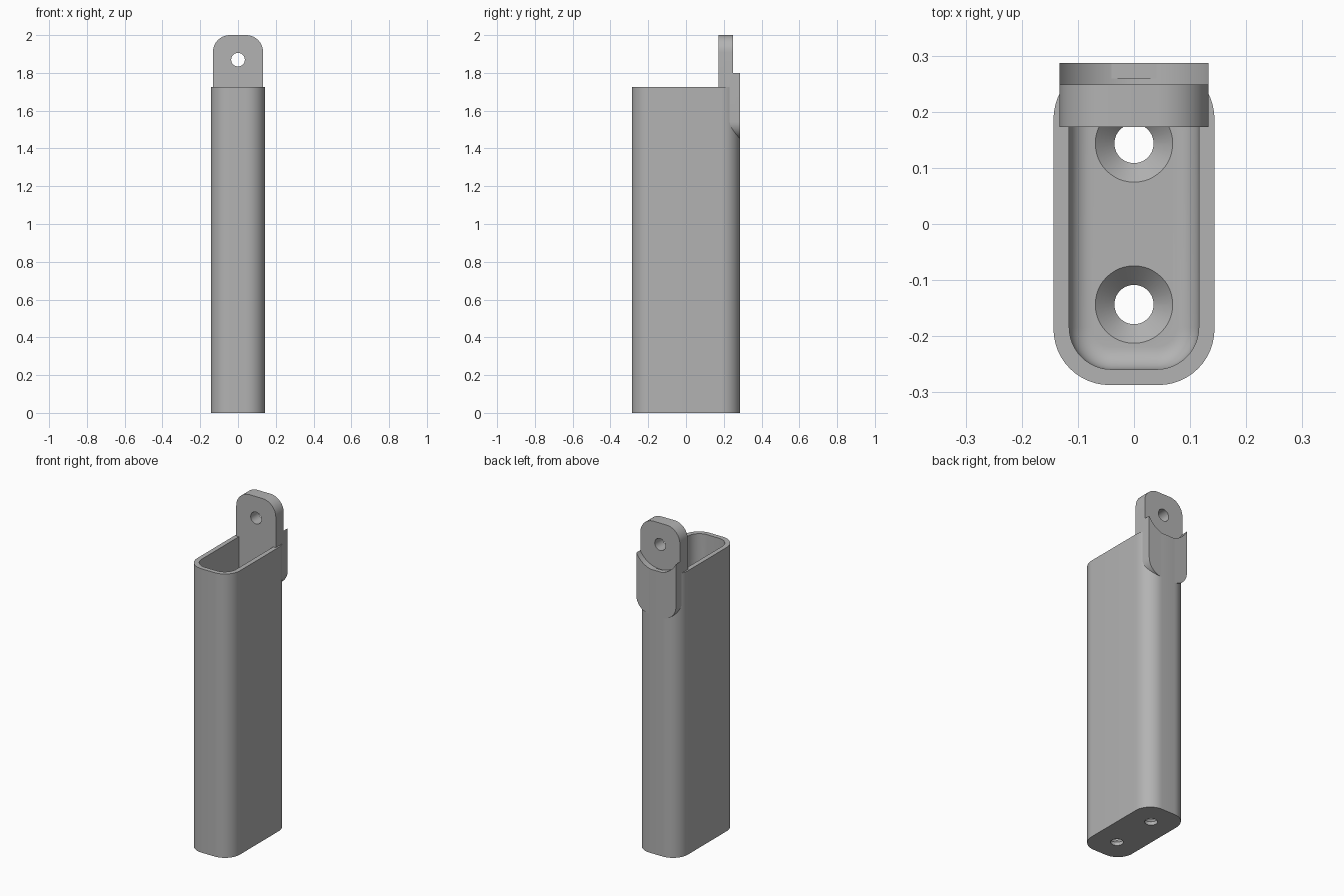
import bpy, bmesh
from math import sin, cos, pi, radians

if "Cube" in bpy.data.objects:
    bpy.data.objects.remove(bpy.data.objects["Cube"], do_unlink=True)

grey = bpy.data.materials.new("plain grey")
grey.use_nodes = True
colour = (0.45, 0.45, 0.45, 1)
grey.diffuse_color = colour
grey.node_tree.nodes["Principled BSDF"].inputs["Base Color"].default_value = colour


def rounded(hw, hd, r, steps=12):
    """Outline of a rounded rectangle, counter-clockwise."""
    pts = []
    for i, (sx, sy) in enumerate([(1, 1), (-1, 1), (-1, -1), (1, -1)]):
        for k in range(steps + 1):
            a = pi / 2 * (i + k / steps)
            pts.append((sx * (hw - r) + r * cos(a), sy * (hd - r) + r * sin(a)))
    return pts


def circle(r, cx=0, cy=0, n=48):
    return [(cx + r * cos(2 * pi * k / n), cy + r * sin(2 * pi * k / n)) for k in range(n)]


def loft(name, rings):
    """Closed solid through rings of equally many 3D points."""
    bm = bmesh.new()
    loops = [[bm.verts.new(p) for p in ring] for ring in rings]
    n = len(loops[0])
    for a, b in zip(loops, loops[1:]):
        for i in range(n):
            j = (i + 1) % n
            bm.faces.new((a[i], a[j], b[j], b[i]))
    bm.faces.new(loops[0][::-1])
    bm.faces.new(loops[-1])
    bmesh.ops.recalc_face_normals(bm, faces=bm.faces)
    mesh = bpy.data.meshes.new(name)
    bm.to_mesh(mesh)
    bm.free()
    mesh.materials.append(grey)
    ob = bpy.data.objects.new(name, mesh)
    bpy.context.collection.objects.link(ob)
    return ob


def at_z(pts, z):
    return [(x, y, z) for x, y in pts]


def at_y(pts, y, zc=0):
    return [(x, y, zc + z) for x, z in pts]


def activate(ob):
    bpy.ops.object.select_all(action='DESELECT')
    ob.select_set(True)
    bpy.context.view_layer.objects.active = ob


def cut(ob, cutter):
    mod = ob.modifiers.new("cut", 'BOOLEAN')
    mod.operation, mod.solver, mod.object = 'DIFFERENCE', 'EXACT', cutter
    activate(ob)
    bpy.ops.object.modifier_apply(modifier=mod.name)
    bpy.data.objects.remove(cutter, do_unlink=True)


# Sleeve: tall rounded box with an open top
height, floor = 1.725, 0.055
outline = rounded(0.1435, 0.287, 0.1)
sleeve = loft("sleeve", [at_z(outline, 0), at_z(outline, height)])

# Cavity with a filleted floor edge
fillet = 0.04
rings = []
for k in range(9):
    a = pi / 2 * k / 8
    d = fillet * (1 - sin(a))
    rings.append(at_z(rounded(0.1155 - d, 0.259 - d, 0.075 - d), floor + fillet * (1 - cos(a))))
rings.append(at_z(rounded(0.1155, 0.259, 0.075), height + 0.1))
cut(sleeve, loft("cavity_cutter", rings))

# Countersunk screw holes in the floor
for y in (-0.1435, 0.1435):
    steps = [(0.035, -0.05), (0.035, floor - 0.034), (0.069, floor), (0.069, floor + 0.03)]
    cut(sleeve, loft("screw_cutter", [at_z(circle(r, 0, y), z) for r, z in steps]))

# Hanging tab at the back: rounded plate, round recess behind, pin hole through
plate = rounded(0.133, 0.275, 0.09)
tab = loft("hanging_tab", [at_y(plate, 0.173, 1.725), at_y(plate, 0.2868, 1.725)])
for r, y in ((0.1505, 0.249), (0.036, 0.1)):
    ring = circle(r, 0, 1.87, 96)
    cut(tab, loft("tab_cutter", [at_y(ring, y), at_y(ring, 0.4)]))

for ob in (sleeve, tab):
    activate(ob)
    bpy.ops.object.shade_smooth_by_angle(angle=radians(30))
